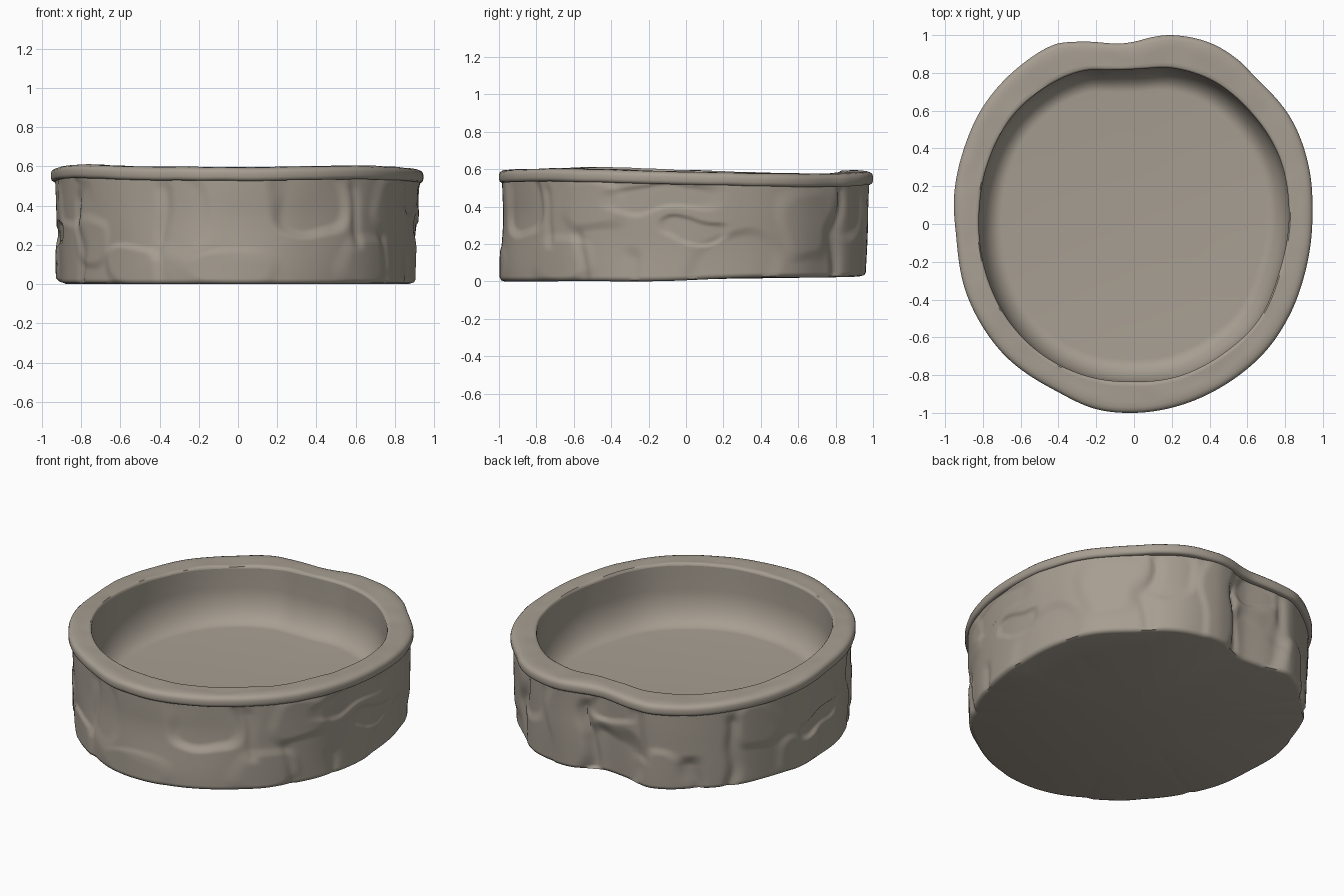
import bpy, bmesh, math
from mathutils import Vector, noise

if "Cube" in bpy.data.objects:
    bpy.data.objects.remove(bpy.data.objects["Cube"])

N = 360  # segments around

# Outlines seen from above: rim edge and basin opening
RIM = [(.2, 1), (.4, .96), (.55, .87), (.65, .77), (.83, .56), (.93, .28), (.945, .05),
       (.91, -.24), (.83, -.47), (.7, -.67), (.5, -.84), (.21, -.97), (0, -1), (-.2, -.98),
       (-.42, -.88), (-.68, -.7), (-.81, -.53), (-.89, -.36), (-.94, -.08), (-.953, .14),
       (-.9, .4), (-.8, .62), (-.6, .84), (-.42, .95), (-.3, .965), (-.1, .955), (0, .965), (.1, .99)]
OPENING = [(.82, .07), (.77, .35), (.61, .6), (.42, .755), (.2, .825), (.02, .82), (-.13, .816), (-.27, .81),
           (-.45, .735), (-.65, .56), (-.78, .3), (-.82, .05), (-.78, -.27), (-.65, -.53),
           (-.5, -.68), (-.23, -.81), (0, -.835), (.22, -.81), (.48, -.68), (.65, -.52), (.77, -.25)]
# Rim height change by angle in degrees
RISE = [(-170, 0), (-150, .01), (-120, 0), (-85, -.004), (-50, .004), (-20, -.006), (0, -.014),
        (40, -.026), (65, -.02), (90, -.008), (120, -.026), (155, -.018)]

# Carved stones: angle, height, half angle, half height, relief
STONES = [(-67, .42, 12, .16, -.024), (-123, .07, 11, .1, .014), (-108, .36, 8, .2, -.008),
          (-157, .43, 13, .13, -.012), (-178, .26, 12, .06, -.014), (-45, .12, 13, .13, .010),
          (-32, .42, 12, .14, .010), (-92, .08, 12, .1, .006), (-8, .44, 20, .08, -.010),
          (2, .265, 11, .05, -.012), (14, .1, 16, .14, -.010), (42, .3, 11, .2, .010),
          (63, .4, 8, .14, -.014), (80, .25, 7, .4, .012), (98, .14, 10, .2, -.024),
          (98, .46, 8, .08, -.014), (117, .1, 8, .15, .012), (150, .38, 9, .15, .01),
          (168, .12, 12, .12, .010), (-142, .2, 9, .13, .010)]
# Vertical cracks: angle, bottom, top, depth
CRACKS = [(56, .02, .55, .018), (88, .02, .5, .026), (126, .0, .25, .022), (140, .0, .5, .02),
          (-113, .15, .55, .01), (-52, .2, .55, .012), (-36, .0, .3, .012), (-148, .0, .5, .015),
          (108, .2, .55, .015), (-20, 0, .2, .01)]


def periodic(p):
    """Smooth periodic curve through (angle, value) pairs."""
    t = 2 * math.pi
    p = sorted(p)
    p = [(a - t, r) for a, r in p[-2:]] + p + [(a + t, r) for a, r in p[:3]]

    def f(a):
        a = (a + math.pi) % t - math.pi
        i = max(k for k in range(1, len(p) - 2) if p[k][0] <= a)
        (a0, r0), (a1, r1), (a2, r2), (a3, r3) = p[i - 1:i + 3]
        h = a2 - a1
        u = (a - a1) / h
        m1, m2 = (r2 - r0) / (a2 - a0) * h, (r3 - r1) / (a3 - a1) * h
        return ((2*u**3 - 3*u*u + 1) * r1 + (u**3 - 2*u*u + u) * m1
                + (3*u*u - 2*u**3) * r2 + (u**3 - u*u) * m2)
    return f


def outline(pts):
    return periodic([(math.atan2(y, x), math.hypot(x, y)) for x, y in pts])


def step(lo, hi, x):
    u = min(1, max(0, (x - lo) / (hi - lo)))
    return u * u * (3 - 2 * u)


def ang_diff(a, b):
    return (a - b + 180) % 360 - 180


def wobble(a, z, k, seed):
    return noise.noise(Vector((math.cos(a) * k, math.sin(a) * k, z * k + seed)))


rim_r, open_r = outline(RIM), outline(OPENING)
rise = periodic([(math.radians(d), z) for d, z in RISE])
ANG = [2 * math.pi * i / N for i in range(N)]
RR = [rim_r(a) for a in ANG]
OR = [open_r(a) for a in ANG]
DZ = [rise(a) + .003 * wobble(a, 0, 6, 5) for a in ANG]
BASE = [.022 * step(-.2, .9, math.sin(a)) + .004 * (1 + math.sin(5 * a)) * step(-.9, .2, math.sin(a))
        for a in ANG]


def relief(a, z):
    """Carved stone pattern, as a push in or out of the wall."""
    deg = math.degrees(a)
    s = .026 * step(-.75, -1, math.sin(a)) * (1 - step(.05, .4, z))
    s -= .014 * step(.6, 1, math.sin(a))
    wz = z + .06 * wobble(a, z, 4, 1)
    wd = deg + 5 * wobble(a, z, 4, 9)
    for c, h, da, dh, amt in STONES:
        d = (abs(ang_diff(wd, c) / da) ** 3 + abs((wz - h) / dh) ** 3) ** (1 / 3)
        s += amt * (1 - step(.75, 1.15, d))
    for c, lo, hi, depth in CRACKS:
        d = ang_diff(wd, c) / 2
        s -= depth * math.exp(-d * d) * step(lo - .04, lo + .02, z) * (1 - step(hi - .08, hi, z))
    return s + .007 * wobble(a, z, 3, 3)


def loft(name, rows, mat, cap=None):
    """Join rings of points; optionally close the first or last ring."""
    bm = bmesh.new()
    rings = [[bm.verts.new(p) for p in row] for row in rows]
    for a, b in zip(rings, rings[1:]):
        for i in range(N):
            j = (i + 1) % N
            bm.faces.new((a[i], a[j], b[j], b[i]))
    if cap is not None:
        ends = rings[cap]
        mid = bm.verts.new(sum((v.co for v in ends), Vector()) / N)
        for i in range(N):
            j = (i + 1) % N
            bm.faces.new((ends[j], ends[i], mid) if cap == 0 else (ends[i], ends[j], mid))
    me = bpy.data.meshes.new(name)
    bm.to_mesh(me)
    bm.free()
    me.materials.append(mat)
    ob = bpy.data.objects.new(name, me)
    bpy.context.collection.objects.link(ob)
    bpy.ops.object.select_all(action='DESELECT')
    ob.select_set(True)
    bpy.context.view_layer.objects.active = ob
    bpy.ops.object.shade_smooth_by_angle(angle=math.radians(50))


def ring(radius, height):
    return [(radius(i) * math.cos(a), radius(i) * math.sin(a), height(i)) for i, a in enumerate(ANG)]


stone = bpy.data.materials.new("warm grey stone")
stone.diffuse_color = (.385, .342, .286, 1)
stone.use_nodes = True
stone.node_tree.nodes["Principled BSDF"].inputs["Base Color"].default_value = stone.diffuse_color

# Carved stone wall with a rounded foot and flat underside
ROWS = 56
wall = [ring(lambda i: RR[i] - .06 + relief(ANG[i], 0), lambda i: BASE[i]),
        ring(lambda i: RR[i] - .043 + relief(ANG[i], 0), lambda i: BASE[i] + .006)]
for k in range(ROWS + 1):
    t = k / ROWS
    zs = [BASE[i] + .02 + t * (.545 + DZ[i] - BASE[i] - .02) for i in range(N)]
    wall.append(ring(lambda i: min(RR[i] - .004, RR[i] - .036 + .016 * t + relief(ANG[i], zs[i])),
                     lambda i: zs[i]))
loft("stone_wall", wall, stone, cap=0)

# Rolled rim: outer lip and broad top
LIP = [(-.04, .534), (-.014, .531), (-.004, .538), (0, .55), (0, .572), (-.004, .584), (-.014, .593), (-.03, .598)]
rim = [ring(lambda i: RR[i] + dr, lambda i: z + DZ[i]) for dr, z in LIP]
for t in (.2, .4, .6, .8, .92):
    rim.append(ring(lambda i: (RR[i] - .03) * (1 - t) + OR[i] * t,
                    lambda i: .6 + DZ[i] + .004 * wobble(ANG[i], t * .2, 6, 2)))
rim += [ring(lambda i: OR[i] + .003, lambda i: .595 + DZ[i]),
        ring(lambda i: OR[i], lambda i: .585 + DZ[i])]
loft("rim", rim, stone)

# Basin: upright sides sweeping into a flat floor
FLOOR, OUT, UP = .24, .12, .2
basin = [rim[-1], ring(lambda i: OR[i], lambda i: .53)]
for k in range(13):
    q = math.pi / 2 * k / 12
    basin.append(ring(lambda i: OR[i] - OUT * (1 - math.cos(q)),
                      lambda i: FLOOR + UP * (1 - math.sin(q))))
loft("basin", basin, stone, cap=-1)
